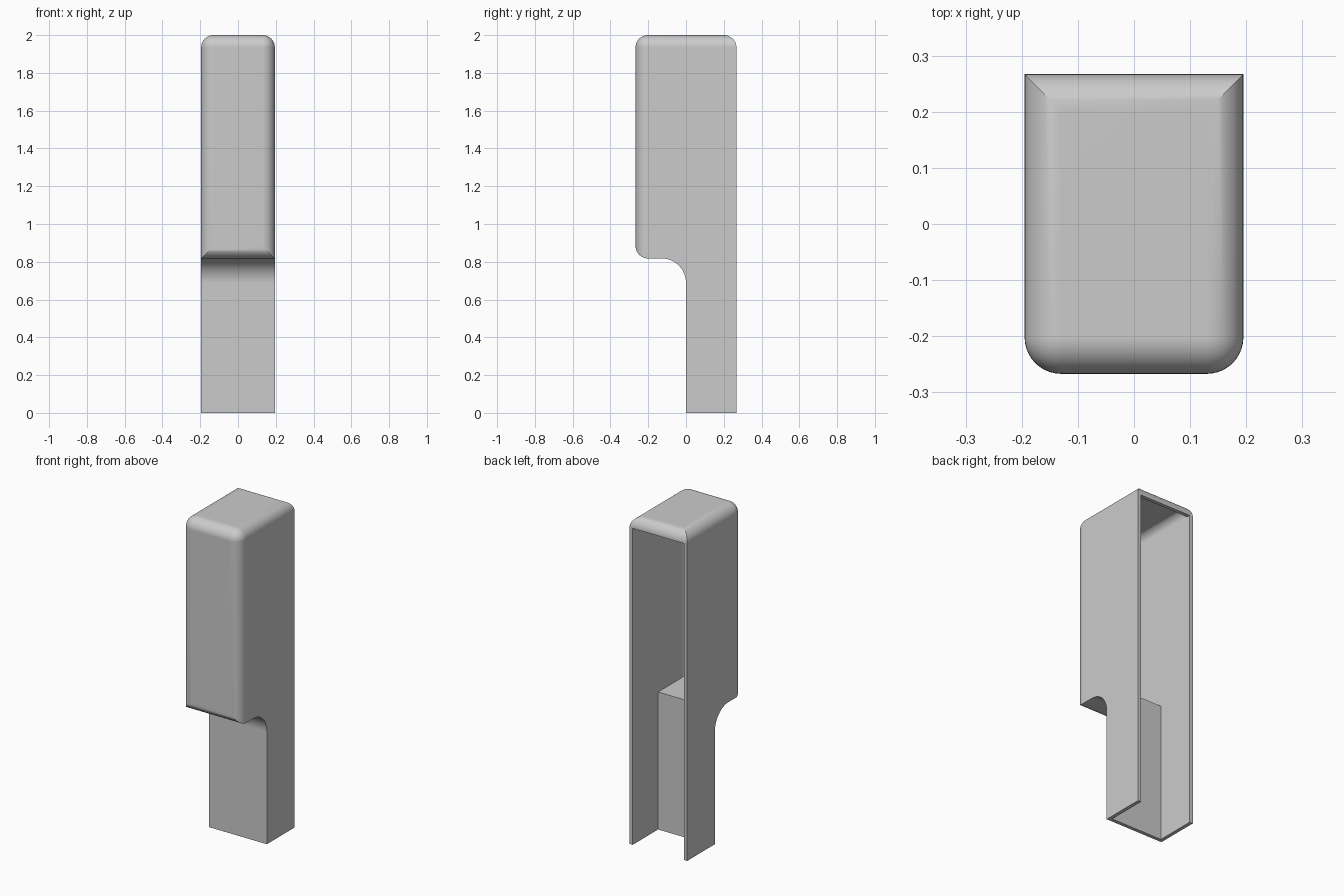
import bpy, bmesh

cube = bpy.data.objects.get("Cube")
if cube:
    bpy.data.objects.remove(cube, do_unlink=True)

HALF_X, HALF_Y, TOP = 0.195, 0.267, 2.0   # outer size
STEP_Z = 0.818                            # underside of the wide upper part
ROUND, COVE, WALL = 0.065, 0.13, 0.022    # edge radius, cove radius, wall thickness

grey = bpy.data.materials.new("light_grey")
grey.use_nodes = True
colour = (0.6, 0.6, 0.6, 1)
grey.diffuse_color = colour
grey.node_tree.nodes["Principled BSDF"].inputs["Base Color"].default_value = colour


def bevel(bm, rule, radius, segments):
    """Round every edge whose midpoint and direction satisfy the rule."""
    edges = []
    for e in bm.edges:
        a, b = (v.co for v in e.verts)
        if rule((a + b) / 2, (b - a).normalized()):
            edges.append(e)
    bmesh.ops.bevel(bm, geom=edges, offset=radius, offset_type='OFFSET',
                    segments=segments, profile=0.5, affect='EDGES')


def extrude(bm, face, offset):
    """Extrude one face along an offset."""
    geom = bmesh.ops.extrude_face_region(bm, geom=[face])["geom"]
    bmesh.ops.translate(bm, vec=offset,
                        verts=[v for v in geom if isinstance(v, bmesh.types.BMVert)])


def stepped_body(name, inset, bottom, radius, cove=0, extend_back=0):
    """L-shaped side profile extruded across x, with rounded upper edges."""
    hx, back, front = HALF_X - inset, HALF_Y - inset, inset - HALF_Y
    top, step = TOP - inset, STEP_Z + inset
    profile = [(back, bottom), (back, top), (front, top),
               (front, step), (inset, step), (inset, bottom)]
    bm = bmesh.new()
    extrude(bm, bm.faces.new([bm.verts.new((-hx, y, z)) for y, z in profile]),
            (2 * hx, 0, 0))
    bmesh.ops.recalc_face_normals(bm, faces=bm.faces)

    # concave cove under the step
    if cove:
        bevel(bm, lambda m, d: abs(d.x) > 0.9 and abs(m.y - inset) < 0.001
              and abs(m.z - step) < 0.001, cove, 12)
    # all top edges and all edges of the front panel
    bevel(bm, lambda m, d: m.z > top - 0.001 or m.y < front + 0.001, radius, 10)

    # carry the back face straight outward, leaving no partition behind
    if extend_back:
        rear = max(bm.faces, key=lambda f: f.calc_center_median().y)
        extrude(bm, rear, (0, extend_back, 0))
        partition = [f for f in bm.faces
                     if all(abs(v.co.y - back) < 0.001 for v in f.verts)]
        bmesh.ops.delete(bm, geom=partition, context='FACES_ONLY')
    bmesh.ops.recalc_face_normals(bm, faces=bm.faces)
    mesh = bpy.data.meshes.new(name)
    bm.to_mesh(mesh)
    bm.free()
    mesh.materials.append(grey)
    obj = bpy.data.objects.new(name, mesh)
    bpy.context.collection.objects.link(obj)
    return obj


# outer housing and the cavity open at the back and bottom
housing = stepped_body("housing_shell", 0, 0, ROUND, cove=COVE)
cavity = stepped_body("cavity_cutter", WALL, -0.1, ROUND - WALL + 0.002, extend_back=0.2)
cavity.hide_render = True

cut = housing.modifiers.new("hollow", 'BOOLEAN')
cut.operation, cut.solver, cut.object = 'DIFFERENCE', 'EXACT', cavity
bpy.ops.object.select_all(action='DESELECT')
housing.select_set(True)
bpy.context.view_layer.objects.active = housing
bpy.ops.object.modifier_apply(modifier=cut.name)
bpy.data.objects.remove(cavity, do_unlink=True)

# smooth roundings, flat panels
bpy.ops.object.shade_smooth_by_angle(angle=0.52)
normals = housing.modifiers.new("flat_panels", 'WEIGHTED_NORMAL')
normals.keep_sharp = True
